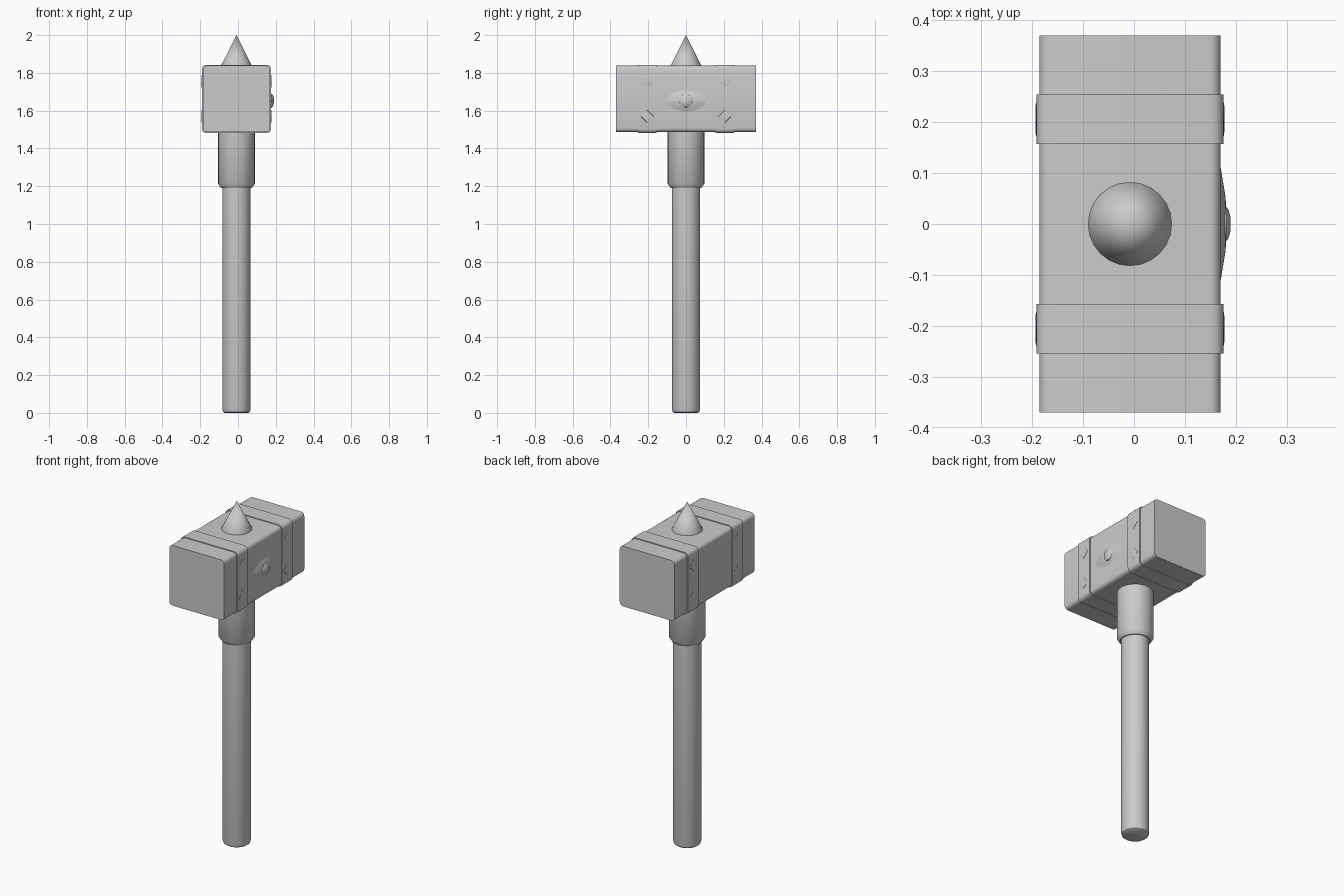
import bpy, bmesh, math
from mathutils import Vector

if "Cube" in bpy.data.objects:
    bpy.data.objects.remove(bpy.data.objects["Cube"])

CX = -0.008   # axis of the handle and head
CZ = 1.662    # middle height of the head


def finish(bm, name, smooth=True):
    bmesh.ops.recalc_face_normals(bm, faces=bm.faces)
    me = bpy.data.meshes.new(name)
    bm.to_mesh(me)
    bm.free()
    ob = bpy.data.objects.new(name, me)
    bpy.context.collection.objects.link(ob)
    if smooth:
        bpy.ops.object.select_all(action='DESELECT')
        ob.select_set(True)
        bpy.context.view_layer.objects.active = ob
        bpy.ops.object.shade_smooth_by_angle(angle=math.radians(35))
    return ob


def lathe(name, profile, sides):
    """Closed solid of revolution about the handle axis from (radius, z)."""
    bm = bmesh.new()
    vs = [bm.verts.new((CX + r, 0, z)) for r, z in profile]
    edges = [bm.edges.new(p) for p in zip(vs, vs[1:])]
    bmesh.ops.spin(bm, geom=vs + edges, cent=(CX, 0, 0), axis=(0, 0, 1),
                   angle=math.tau, steps=sides)
    bmesh.ops.remove_doubles(bm, verts=bm.verts, dist=1e-5)
    return finish(bm, name)


def block(name, y, sx, sy, sz, radius):
    """Box with the edges running along y rounded."""
    bm = bmesh.new()
    bmesh.ops.create_cube(bm, size=1)
    for v in bm.verts:
        v.co = Vector((v.co.x * sx + CX, v.co.y * sy + y, v.co.z * sz + CZ))
    long_edges = [e for e in bm.edges
                  if abs(e.verts[0].co.y - e.verts[1].co.y) > sy / 2]
    bmesh.ops.bevel(bm, geom=long_edges, offset=radius, segments=4,
                    profile=0.5, affect='EDGES')
    return finish(bm, name)


def loft(name, rings, smooth=True):
    """Skin between rings of equal size and cap both ends."""
    bm = bmesh.new()
    rows = [[bm.verts.new(p) for p in ring] for ring in rings]
    n = len(rows[0])
    for a, b in zip(rows, rows[1:]):
        for i in range(n):
            bm.faces.new((a[i], a[(i + 1) % n], b[(i + 1) % n], b[i]))
    bm.faces.new(rows[0])
    bm.faces.new(rows[-1])
    return finish(bm, name, smooth)


# Handle, collar and top spike
lathe("handle", [(0, 0), (0.062, 0), (0.071, 0.006), (0.075, 0.02),
                 (0.075, 1.22), (0, 1.22)], 32)
lathe("collar", [(0, 1.19), (0.081, 1.19), (0.097, 1.213),
                 (0.097, 1.50), (0, 1.50)], 32)
lathe("top_spike", [(0, 1.82), (0.082, 1.82), (0.082, 1.838), (0, 2.0)], 24)

# Head block
block("head", 0, 0.356, 0.74, 0.352, 0.022)

# Bands with diamond studs on both sides
for y, end in ((-0.206, "front"), (0.206, "back")):
    block("band_" + end, y, 0.367, 0.097, 0.362, 0.024)
    for s, side in ((-1, "left"), (1, "right")):
        for z, level in ((1.57, "lower"), (1.755, "upper")):
            rings = [[(CX + s * d, y + r * math.cos(i * math.pi / 2),
                       z + r * math.sin(i * math.pi / 2)) for i in range(4)]
                     for d, r in ((0.18, 0.034), (0.1845, 0.033), (0.1858, 0.022))]
            loft(f"stud_{end}_{side}_{level}", rings, False)

# Eye relief on the right face: almond lid, iris and pupil
EZ = 1.652


def almond(x, scale):
    pts = []
    for i in range(32):
        a = math.tau * i / 32
        c, s = math.cos(a), math.sin(a)
        pts.append((x, 0.115 * scale * c, EZ + 0.058 * scale * s * abs(s) ** 0.4))
    return pts


def disc(x, r):
    return [(x, r * math.cos(math.tau * i / 24), EZ + r * math.sin(math.tau * i / 24))
            for i in range(24)]


loft("eye_lid", [almond(0.165, 1), almond(0.170, 0.97), almond(0.175, 0.72),
                 almond(0.180, 0.45), almond(0.181, 0.2)])
loft("eye_iris", [disc(0.170, 0.036), disc(0.181, 0.034), disc(0.186, 0.027),
                  disc(0.189, 0.016), disc(0.190, 0.009)])
